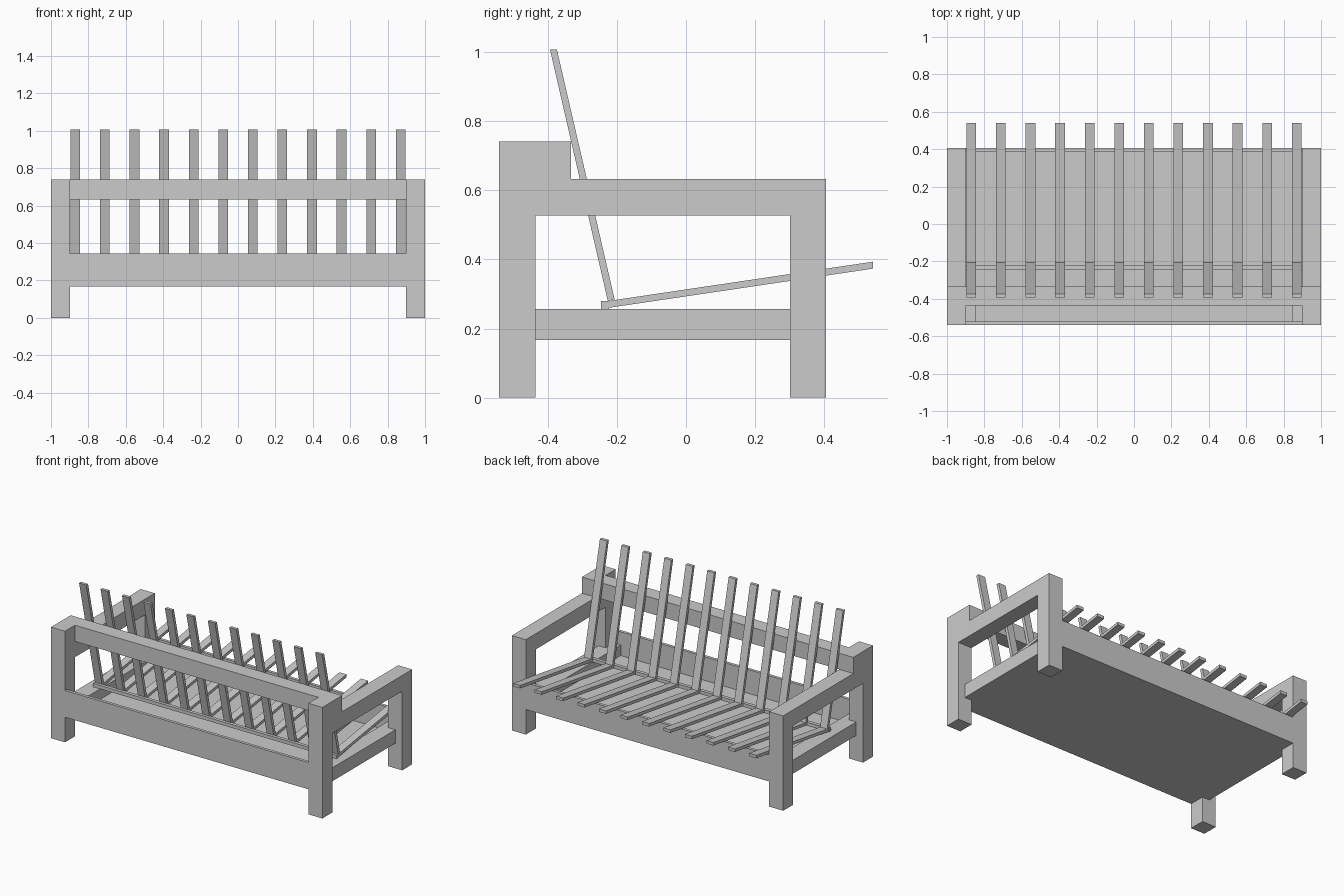
import bpy
import bmesh

cube = bpy.data.objects.get("Cube")
if cube:
    bpy.data.objects.remove(cube, do_unlink=True)

gray = bpy.data.materials.new("plain_gray")
gray.use_nodes = True
color = (0.6, 0.6, 0.6, 1)
gray.diffuse_color = color
gray.node_tree.nodes["Principled BSDF"].inputs["Base Color"].default_value = color


def extrude_profile(name, profile, x0, x1):
    """Extrude a closed (y, z) outline along x, from x0 to x1."""
    bm = bmesh.new()
    face = bm.faces.new([bm.verts.new((x0, y, z)) for y, z in profile])
    result = bmesh.ops.extrude_face_region(bm, geom=[face])
    moved = [g for g in result["geom"] if isinstance(g, bmesh.types.BMVert)]
    bmesh.ops.translate(bm, verts=moved, vec=(x1 - x0, 0, 0))
    bmesh.ops.recalc_face_normals(bm, faces=bm.faces)
    mesh = bpy.data.meshes.new(name)
    bm.to_mesh(mesh)
    bm.free()
    mesh.materials.append(gray)
    obj = bpy.data.objects.new(name, mesh)
    bpy.context.collection.objects.link(obj)
    return obj


def box(name, x0, x1, y0, y1, z0, z1):
    return extrude_profile(name, [(y0, z0), (y1, z0), (y1, z1), (y0, z1)], x0, x1)


FRONT, BACK = -0.54, 0.405
BASE, RAIL_TOP, PANEL_TOP = 0.167, 0.257, 0.345
BOARD = 0.02

# Side frames: two legs joined by an armrest with a raised block
side_profile = [
    (FRONT, 0), (-0.435, 0), (-0.435, 0.527), (0.3, 0.527), (0.3, 0),
    (BACK, 0), (BACK, 0.632), (-0.333, 0.632), (-0.333, 0.74), (FRONT, 0.74),
]
for side, sign in (("left", 1), ("right", -1)):
    extrude_profile(side + "_side_frame", side_profile, sign * 0.897, sign)
    box(side + "_lower_rail", sign * 0.845, sign * 0.95,
        FRONT + BOARD, BACK - BOARD, BASE, RAIL_TOP)

# Long boards, floor and upper rail
box("front_panel", -0.897, 0.897, FRONT, FRONT + BOARD, BASE, PANEL_TOP)
box("back_panel", -0.897, 0.897, BACK - BOARD, BACK, BASE, PANEL_TOP)
box("floor_board", -0.845, 0.845, FRONT + BOARD, BACK - BOARD, BASE, BASE + BOARD)
box("upper_rail", -0.897, 0.897, -0.435, -0.333, 0.632, 0.74)

# Ledge that stops the slats
box("slat_stop", -0.897, 0.897, -0.245, -0.222, RAIL_TOP, 0.28)

# Rows of seat slats and leaning slats
seat_profile = [(-0.222, 0.26), (0.54, 0.373), (0.54, 0.393), (-0.222, 0.28)]
lean_profile = [(-0.226, 0.28), (-0.206, 0.283), (-0.373, 1.006), (-0.393, 1.006)]
COUNT, WIDTH, REACH = 12, 0.052, 0.87
for i in range(COUNT):
    x = -REACH + 2 * REACH * i / (COUNT - 1)
    for name, profile in (("seat_slat", seat_profile), ("leaning_slat", lean_profile)):
        extrude_profile(f"{name}_{i + 1}", profile, x - WIDTH / 2, x + WIDTH / 2)
